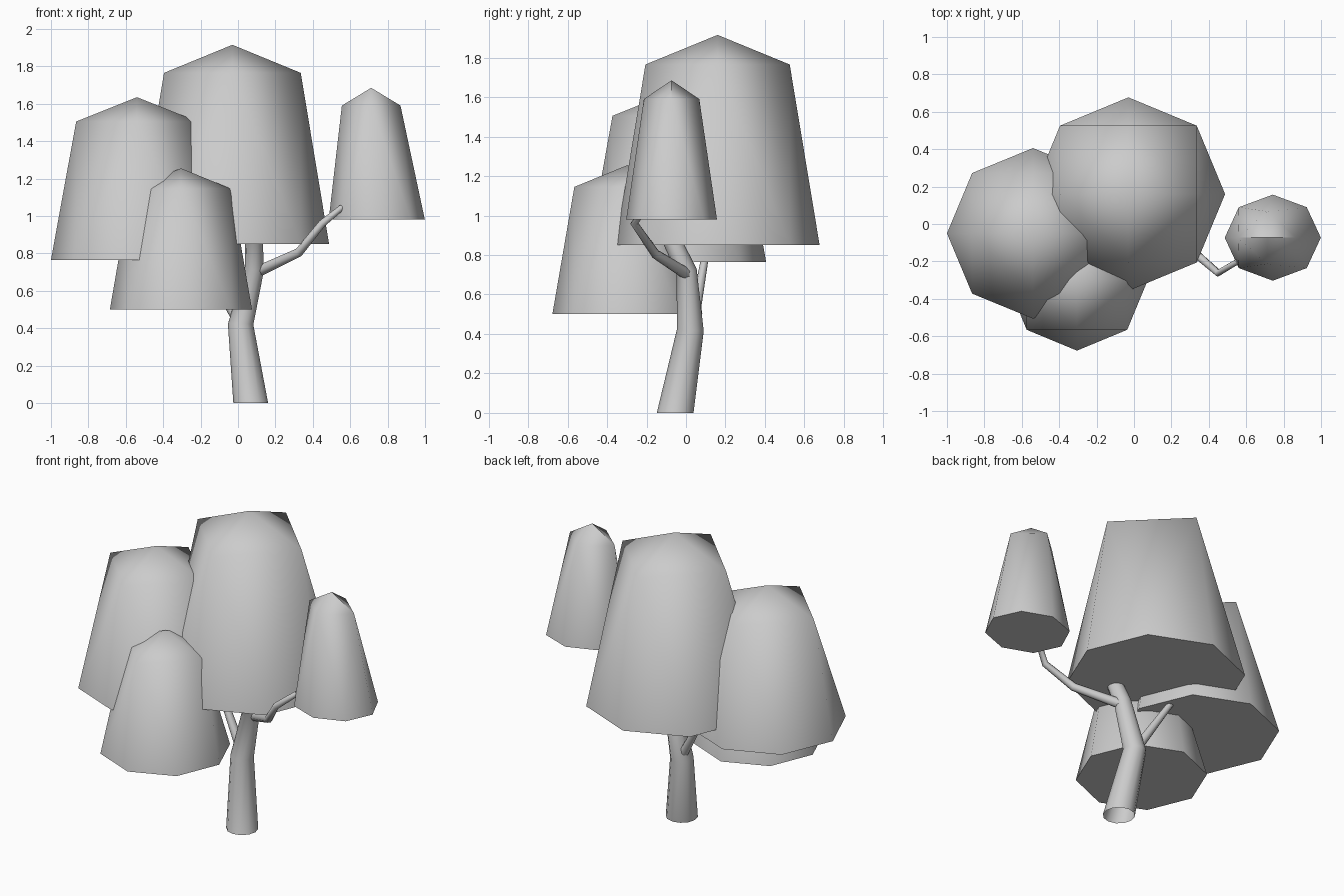
import bpy, bmesh, math
from mathutils import Vector

if "Cube" in bpy.data.objects:
    bpy.data.objects.remove(bpy.data.objects["Cube"])


def finish(bm, name, angle):
    bmesh.ops.recalc_face_normals(bm, faces=bm.faces)
    mesh = bpy.data.meshes.new(name)
    bm.to_mesh(mesh)
    bm.free()
    ob = bpy.data.objects.new(name, mesh)
    bpy.context.collection.objects.link(ob)
    bpy.ops.object.select_all(action='DESELECT')
    ob.select_set(True)
    bpy.context.view_layer.objects.active = ob
    bpy.ops.object.shade_smooth_by_angle(angle=math.radians(angle))
    return ob


def crown(name, base, radii, z_ring, z_top, ring_scale=0.707, lean=0.0):
    """Stretched half octahedral sphere: 8-sided base, 4-point shoulder, apex."""
    bm = bmesh.new()
    x, y, z = base

    def ring(n, scale, height, shift):
        return [bm.verts.new((x + shift + scale * radii[0] * math.cos(math.tau * i / n),
                              y + scale * radii[1] * math.sin(math.tau * i / n), height))
                for i in range(n)]

    low = ring(8, 1, z, 0)
    mid = ring(4, ring_scale, z_ring, lean)
    apex = bm.verts.new((x + lean, y, z_top))
    for i in range(4):
        a, b = mid[i], mid[(i + 1) % 4]
        p, q, r = low[2 * i], low[2 * i + 1], low[(2 * i + 2) % 8]
        for tri in ((p, q, a), (a, q, b), (q, r, b), (a, b, apex)):
            bm.faces.new(tri)
    bm.faces.new(low[::-1])
    return finish(bm, name, 60)


def limb(name, path, sides=12, flat_base=False):
    """Tapered tube along (x, y, z, radius) points."""
    bm = bmesh.new()
    pts = [Vector(p[:3]) for p in path]
    rings = []
    for i, p in enumerate(pts):
        t = pts[min(i + 1, len(pts) - 1)] - pts[max(i - 1, 0)]
        if flat_base and i == 0:
            t = Vector((0, 0, 1))
        t.normalize()
        u = Vector((0, 1, 0)).cross(t).normalized()
        v = t.cross(u)
        rings.append([bm.verts.new(p + path[i][3] * (u * math.cos(math.tau * k / sides)
                                                     + v * math.sin(math.tau * k / sides)))
                      for k in range(sides)])
    for a, b in zip(rings, rings[1:]):
        for k in range(sides):
            j = (k + 1) % sides
            bm.faces.new((a[k], a[j], b[j], b[k]))
    bm.faces.new(rings[-1])
    return finish(bm, name, 60)


# Foliage masses
crown("main_crown", (-0.03, 0.16, 0.85), (0.517, 0.517), 1.765, 1.915)
crown("left_crown", (-0.54, -0.05, 0.765), (0.46, 0.456), 1.505, 1.635)
crown("front_crown", (-0.305, -0.297, 0.50), (0.38, 0.38), 1.145, 1.255)
crown("right_crown", (0.742, -0.073, 0.98), (0.257, 0.23), 1.59, 1.685, 0.61, -0.03)

# Trunk and branches
limb("trunk", [(0.068, -0.055, 0, 0.093), (0.014, 0.022, 0.42, 0.068),
               (0.088, 0.003, 0.72, 0.052), (0.085, -0.07, 0.87, 0.047)], flat_base=True)
limb("right_branch", [(0.10, 0.01, 0.70, 0.03), (0.325, -0.155, 0.805, 0.024),
                      (0.45, -0.262, 0.96, 0.02), (0.555, -0.20, 1.045, 0.016)], sides=8)
limb("left_branch", [(0.014, 0.03, 0.42, 0.03), (-0.2, 0.095, 0.78, 0.019)], sides=8)
